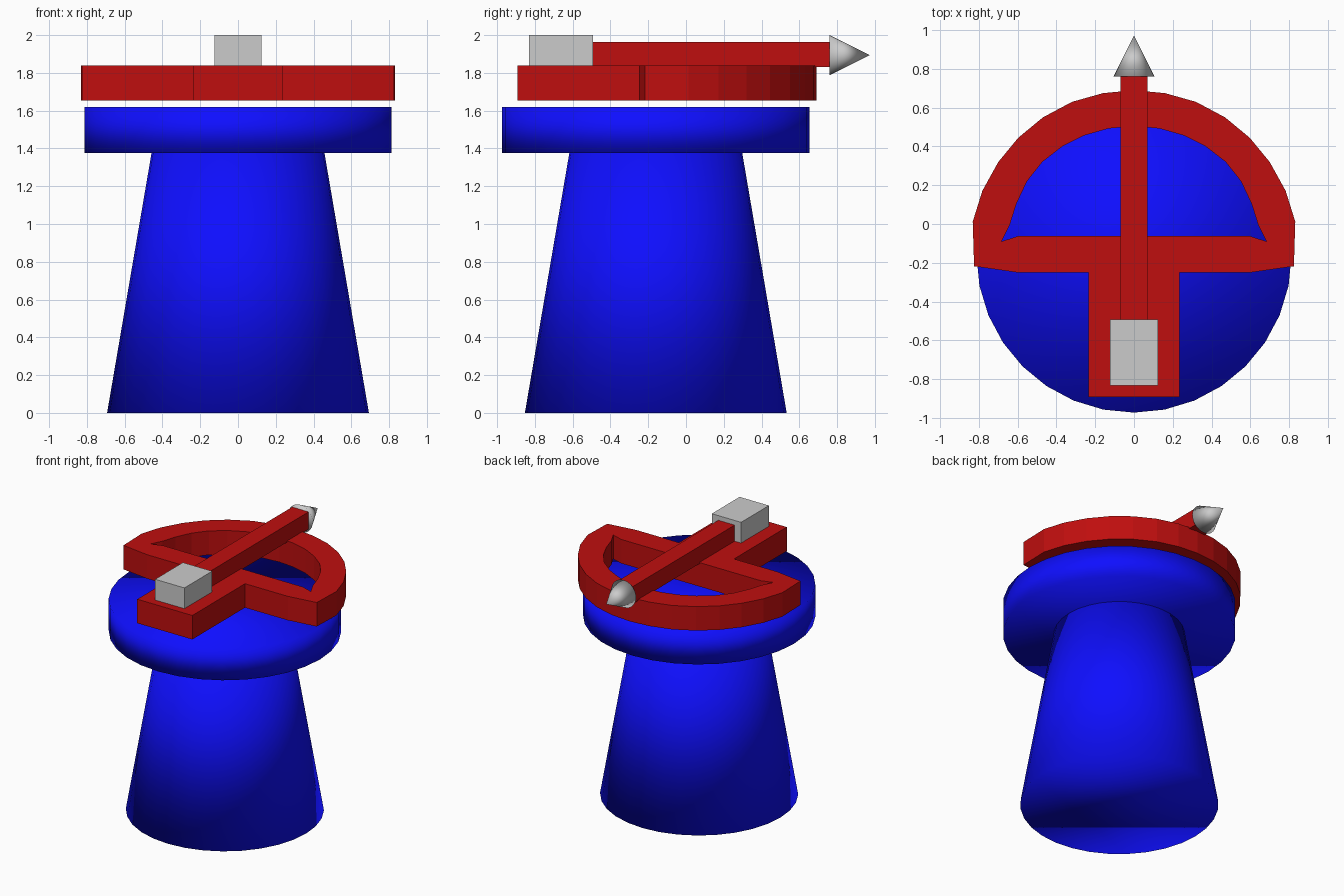
import bpy, bmesh, math

if "Cube" in bpy.data.objects:
    bpy.data.objects.remove(bpy.data.objects["Cube"])


def material(name, rgb):
    m = bpy.data.materials.new(name)
    m.diffuse_color = (*rgb, 1)
    m.use_nodes = True
    m.node_tree.nodes["Principled BSDF"].inputs["Base Color"].default_value = m.diffuse_color
    return m


BLUE = material("blue", (0.0045, 0.0045, 1.0))
RED = material("red", (0.52, 0.0045, 0.0045))


def activate(ob):
    bpy.ops.object.select_all(action='DESELECT')
    ob.select_set(True)
    bpy.context.view_layer.objects.active = ob


def add_object(name, data, mat=None):
    ob = bpy.data.objects.new(name, data)
    bpy.context.collection.objects.link(ob)
    if mat:
        data.materials.append(mat)
    return ob


def box(name, lo, hi, mat=None):
    bm = bmesh.new()
    bmesh.ops.create_cube(bm, size=1)
    for v in bm.verts:
        v.co = [(a + b) / 2 + c * (b - a) for a, b, c in zip(lo, hi, v.co)]
    me = bpy.data.meshes.new(name)
    bm.to_mesh(me)
    bm.free()
    return add_object(name, me, mat)


def frustum(name, r1, r2, depth, loc, rot=(0, 0, 0), mat=None):
    """Round part, smooth all over including its rims."""
    bpy.ops.mesh.primitive_cone_add(vertices=32, radius1=r1, radius2=r2,
                                    depth=depth, location=loc, rotation=rot)
    ob = bpy.context.object
    ob.name = name
    if mat:
        ob.data.materials.append(mat)
    bpy.ops.object.shade_smooth()
    return ob


def mirrored(half):
    """Close a right-hand outline by mirroring it across x = 0."""
    return half + [(-x, y) for x, y in reversed(half) if x > 0]


# Tapered pedestal and round platform
frustum("pedestal", 0.693, 0.457, 1.38, (0, -0.16, 0.69), mat=BLUE)
frustum("platform", 0.813, 0.813, 0.244, (0, -0.16, 1.498), mat=BLUE)

# Crossbow-shaped frame: bow and stock outline with a half-moon opening
outer = [(0, 0.69), (0.16, 0.675), (0.32, 0.63), (0.47, 0.55), (0.597, 0.445),
         (0.70, 0.32), (0.782, 0.172), (0.832, 0.012), (0.825, -0.218),
         (0.60, -0.25), (0.235, -0.25), (0.235, -0.893)]
inner = [(0, 0.505), (0.13, 0.493), (0.257, 0.457), (0.37, 0.40), (0.473, 0.32),
         (0.552, 0.22), (0.607, 0.103), (0.641, -0.005), (0.684, -0.09),
         (0.596, -0.062)]
cu = bpy.data.curves.new("bow_frame", 'CURVE')
cu.dimensions = '2D'
cu.fill_mode = 'BOTH'
cu.extrude = 0.0925
for half in (outer, inner):
    pts = mirrored(half)
    sp = cu.splines.new('POLY')
    sp.points.add(len(pts) - 1)
    for p, (x, y) in zip(sp.points, pts):
        p.co = (x, y, 0, 1)
    sp.use_cyclic_u = True
frame = add_object("bow_frame", cu, RED)
frame.location.z = 1.7475
activate(frame)
bpy.ops.object.convert(target='MESH')
bpy.ops.object.shade_flat()

# Bolt: red shaft, grey tail block and pointed grey tip
box("bolt_shaft", (-0.07, -0.50, 1.83), (0.07, 0.765, 1.964), RED)
box("tail_block", (-0.125, -0.832, 1.835), (0.125, -0.493, 2.0))
frustum("bolt_tip", 0.106, 0, 0.212, (0, 0.866, 1.894), (-math.pi / 2, 0, 0))
